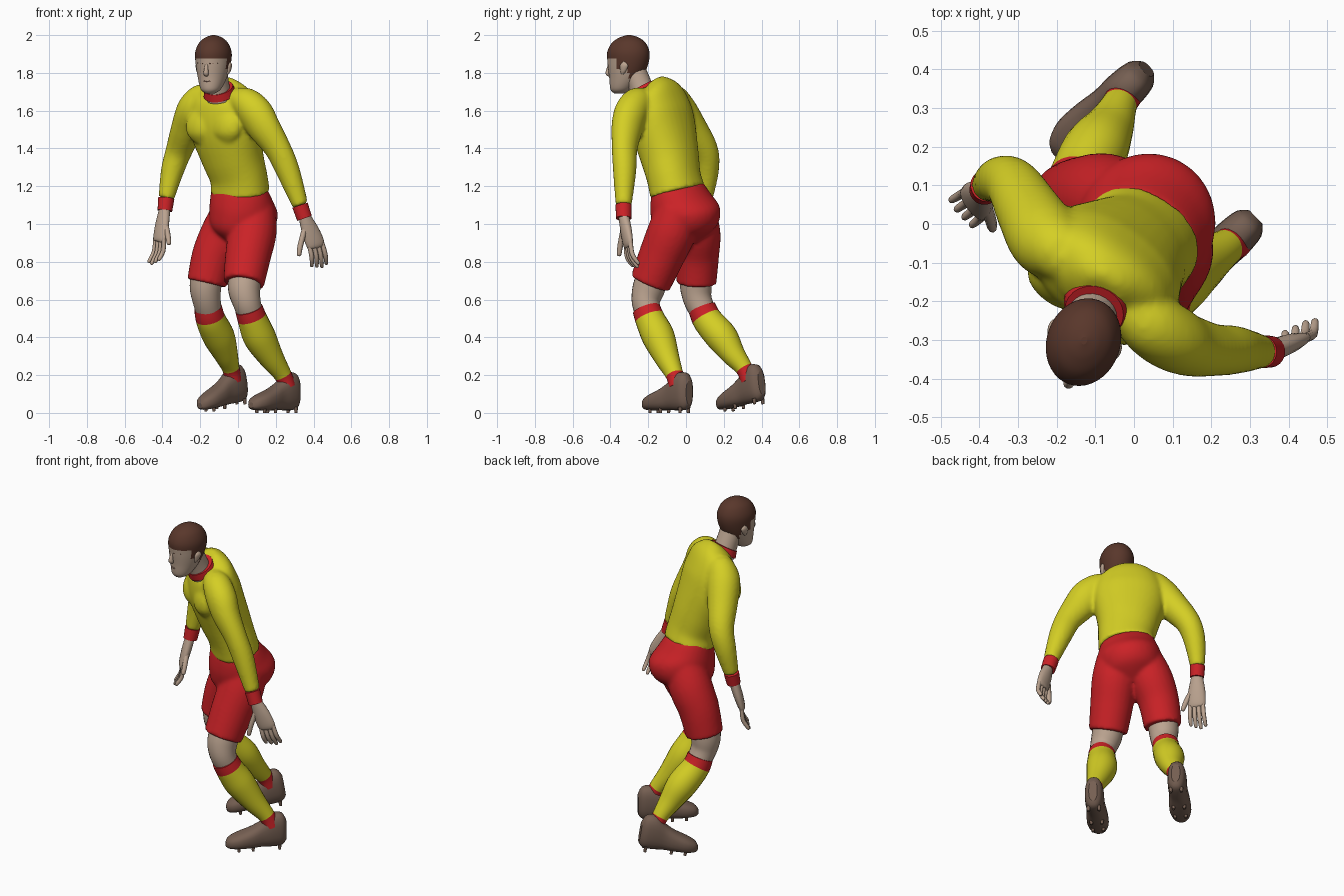
import bpy, bmesh, math
from mathutils import Vector

cube = bpy.data.objects.get("Cube")
if cube:
    bpy.data.objects.remove(cube, do_unlink=True)


def material(name, r, g, b):
    m = bpy.data.materials.new(name)
    m.use_nodes = True
    m.diffuse_color = (r, g, b, 1)
    bsdf = next(n for n in m.node_tree.nodes if n.type == 'BSDF_PRINCIPLED')
    bsdf.inputs["Base Color"].default_value = (r, g, b, 1)
    return m


YELLOW = material("yellow_cloth", .66, .62, .018)
RED = material("red_cloth", .60, .016, .02)
SKIN = material("skin", .50, .37, .28)
HAIR = material("brown_hair", .10, .038, .024)
LEATHER = material("brown_leather", .18, .115, .085)
LIPS = material("lips", .36, .21, .16)
BODY_SIDE = Vector((.82, -.57, 0))
UP = Vector((0, 0, 1))


def spline(secs, steps):
    """Smoothly interpolate between cross-sections, giving (position index, section)."""
    last = len(secs) - 1
    for i in range(last):
        p0, p1, p2, p3 = (secs[max(0, min(last, i + k))] for k in (-1, 0, 1, 2))
        for s in range(steps):
            t = s / steps
            yield i + t, (p1 * 2 + (p2 - p0) * t + (p0 * 2 - p1 * 5 + p2 * 4 - p3) * t ** 2
                          + (p1 * 3 - p0 - p2 * 3 + p3) * t ** 3) * .5
    yield last, secs[last]


def tube(name, secs, mats, bands=(), rule=None, side=BODY_SIDE, axis=None, n=24, steps=5, power=2):
    """Loft elliptical sections (x, y, z, half width, half depth) along a path."""
    secs = [Vector(s if len(s) == 5 else (*s, s[3])) for s in secs]
    path = list(spline(secs, steps))
    pts = [Vector(v[:3]) for _, v in path]
    bm = bmesh.new()
    rings = []
    for i, (_, v) in enumerate(path):
        d = axis or (pts[min(i + 1, len(pts) - 1)] - pts[max(i - 1, 0)])
        d = d.normalized()
        u = (side - d * side.dot(d)).normalized()
        w = d.cross(u)
        ring = []
        for k in range(n):
            c, s = math.cos(math.tau * k / n), math.sin(math.tau * k / n)
            c = math.copysign(abs(c) ** (2 / power), c)
            s = math.copysign(abs(s) ** (2 / power), s)
            ring.append(bm.verts.new(pts[i] + u * c * max(v[3], .002) + w * s * max(v[4], .002)))
        rings.append(ring)
    for i in range(len(rings) - 1):
        for k in range(n):
            j = (k + 1) % n
            f = bm.faces.new((rings[i][k], rings[i][j], rings[i + 1][j], rings[i + 1][k]))
            f.smooth = True
            f.material_index = sum(path[i][0] + .01 >= b for b in bands)
            if rule:
                f.material_index = rule(f.calc_center_median())
    bm.faces.new(rings[0])
    cap = bm.faces.new(rings[-1])
    cap.material_index = rule(cap.calc_center_median()) if rule else len(bands)
    bmesh.ops.recalc_face_normals(bm, faces=bm.faces)
    return add_object(name, bm, mats)


def add_object(name, bm, mats):
    mesh = bpy.data.meshes.new(name)
    bm.to_mesh(mesh)
    bm.free()
    for m in mats:
        mesh.materials.append(m)
    ob = bpy.data.objects.new(name, mesh)
    bpy.context.collection.objects.link(ob)
    return ob


def fuse(name, parts, mat, iterations):
    """Melt overlapping tubes into one smooth garment."""
    bm = bmesh.new()
    for p in parts:
        bm.from_mesh(p.data)
        bpy.data.objects.remove(p, do_unlink=True)
    ob = add_object(name, bm, [mat])
    remesh = ob.modifiers.new("melt", 'REMESH')
    remesh.mode, remesh.voxel_size, remesh.use_smooth_shade = 'VOXEL', .01, True
    smooth = ob.modifiers.new("soften", 'SMOOTH')
    smooth.factor, smooth.iterations = .5, iterations


# Shirt: body, chest muscles and sleeves
shirt = [tube("body", [(.012, -.045, 1.17, .162, .134), (.003, -.065, 1.25, .157, .13),
                       (-.03, -.088, 1.36, .172, .14), (-.065, -.118, 1.5, .2, .145),
                       (-.075, -.132, 1.6, .2, .135), (-.078, -.145, 1.68, .172, .11),
                       (-.085, -.165, 1.725, .11, .085), (-.09, -.18, 1.745, .05, .05)],
              [YELLOW], n=36, power=2.2),
         tube("left_arm", [(-.03, -.2, 1.655, .06), (.035, -.255, 1.645, .08), (.09, -.29, 1.59, .095, .086),
                           (.138, -.312, 1.51, .092, .078), (.21, -.325, 1.4, .074, .064),
                           (.265, -.325, 1.28, .065, .06), (.33, -.33, 1.1, .043)], [YELLOW]),
         tube("right_arm", [(-.13, -.13, 1.665, .06), (-.185, -.075, 1.665, .08), (-.228, -.04, 1.605, .095),
                            (-.268, .025, 1.51, .086), (-.312, .1, 1.39, .071),
                            (-.348, .113, 1.28, .061), (-.38, .1, 1.135, .042)], [YELLOW])]
for x, y in ((-.195, -.155), (-.06, -.245)):
    shirt.append(tube("chest", [(x, y, 1.43, .04, .02), (x, y, 1.48, .085, .052),
                                (x, y, 1.55, .085, .05), (x, y, 1.63, .03, .015)], [YELLOW]))
fuse("shirt", shirt, YELLOW, 8)
tube("collar", [(-.096, -.209, 1.688, .087), (-.103, -.228, 1.722, .077)], [RED])
tube("left_cuff", [(.328, -.33, 1.1, .043), (.352, -.33, 1.03, .041)], [RED])
tube("right_cuff", [(-.38, .1, 1.135, .043), (-.387, .088, 1.07, .039)], [RED])

# Shorts: seat and two legs
fuse("shorts", [
    tube("seat", [(.012, -.045, 1.2, .153, .126), (.02, -.03, 1.14, .17, .155),
                  (.03, -.003, 1.06, .18, .187), (.015, .005, .97, .155, .165),
                  (0, 0, .9, .07, .07)], [RED], n=32, axis=Vector((.1, -.15, 1))),
    tube("left_leg", [(.085, -.04, 1.08, .115), (.077, -.075, .96, .128),
                      (.053, -.13, .83, .121), (.03, -.19, .685, .109)], [RED]),
    tube("right_leg", [(-.02, .04, 1.07, .115), (-.075, .06, .95, .123),
                       (-.13, .06, .83, .115), (-.165, .055, .685, .106)], [RED])], RED, 8)

# Bare knees
tube("left_knee", [(.042, -.16, .76, .085), (.033, -.197, .66, .086),
                   (.048, -.212, .58, .074), (.075, -.185, .5, .066)], [SKIN])
tube("right_knee", [(-.158, .05, .78, .085), (-.172, .052, .67, .084),
                    (-.165, .065, .59, .074), (-.145, .11, .5, .066)], [SKIN])

# Socks with a red band at the top and the ankle
tube("left_sock", [(.058, -.21, .55, .074), (.078, -.188, .49, .079), (.115, -.145, .4, .086),
                   (.178, -.1, .29, .066), (.238, -.06, .2, .047), (.26, -.045, .14, .047)],
     [RED, YELLOW, RED], bands=(.8, 4))
tube("right_sock", [(-.158, .085, .555, .074), (-.143, .115, .49, .079), (-.1, .19, .4, .084),
                    (-.064, .25, .31, .064), (-.038, .308, .235, .046), (-.024, .335, .17, .046)],
     [RED, YELLOW, RED], bands=(.8, 4))


# Studded shoes, laid out along the foot direction
def shoe(side_name, heel, lift):
    fwd = Vector((-.72, -.69, -lift)).normalized()
    side = Vector((.69, -.72, 0)).normalized()
    up = fwd.cross(side)
    base = Vector(heel)
    shape = [(0, .024, .045, .17), (.025, .046, .018, .21), (.08, .053, .013, .212),
             (.14, .052, .015, .165), (.2, .059, .013, .13), (.27, .06, .013, .103),
             (.32, .042, .016, .08), (.34, .016, .025, .055)]
    secs = [(*(base + fwd * u + up * (lo + hi) / 2), w, (hi - lo) / 2) for u, w, lo, hi in shape]
    tube(side_name + "_shoe", secs, [LEATHER], side=side, axis=fwd, power=2.5, steps=3)
    for u in (.04, .19, .27):
        for s in (-.03, .03):
            p = base + fwd * u + side * s
            tube(side_name + "_stud", [(*(p + up * .03), .011), (*p, .008)], [LEATHER], n=8, steps=1)


shoe("left", (.315, .018, 0), 0)
shoe("right", (.045, .413, .053), .165)


# Hands: palm, four fingers and a thumb
def hand(side_name, wrist, knuckles, tips, spread, thumb):
    wrist, knuckles, tips, thumb = map(Vector, (wrist, knuckles, tips, thumb))
    spread = Vector(spread).normalized()
    mid = wrist.lerp(knuckles, .55)
    tube(side_name + "_palm", [(*wrist, .031, .028), (*mid, .049, .027), (*knuckles, .05, .02),
                               (*knuckles.lerp(tips, .12), .03, .008)], [SKIN], side=spread, n=16)

    def finger(name, a, b, c, r):
        tube(name, [(*a, r), (*b, r), (*b.lerp(c, .85), r * .8), (*c, r * .3)], [SKIN], n=8, steps=3)

    bend = (tips - knuckles).cross(spread).normalized() * .015
    for i in range(4):
        k = i - 1.5
        root = knuckles + spread * k * .024
        tip = tips + spread * k * .028 + (knuckles - tips) * (.08 * abs(k - .5))
        finger(side_name + "_finger", root, root.lerp(tip, .5) + bend, tip, .0125)
    start = wrist.lerp(mid, .4)
    finger(side_name + "_thumb", start, start.lerp(thumb, .55) + (thumb - mid) * .15, thumb, .015)


hand("left", (.35, -.33, 1.045), (.412, -.305, .89), (.432, -.258, .765), (.85, .3, .25), (.322, -.355, .83))
hand("right", (-.387, .088, 1.085), (-.415, .05, .92), (-.452, .025, .785), (-.6, .8, 0), (-.365, -.015, .89))

# Neck and head
tube("neck", [(-.098, -.215, 1.66, .066), (-.11, -.245, 1.74, .063), (-.122, -.28, 1.82, .064)], [SKIN])
FACE = Vector((-.34, -.94, 0))
FACE_SIDE = Vector((.94, -.34, 0))
HEAD = Vector((-.131, -.307, 0))


def on_head(s, f, z):
    return HEAD + FACE_SIDE * s + FACE * f + UP * z


def hair_rule(p):
    f = (p - HEAD).dot(FACE)
    return int(p.z > 1.875 or (f < .035 and p.z > 1.82) or (f < -.03 and p.z > 1.755))


head = [(.05, 1.692, .026, .028), (.038, 1.715, .054, .058), (.012, 1.78, .077, .09),
        (0, 1.85, .091, .11), (-.002, 1.91, .094, .114), (-.004, 1.96, .074, .09),
        (-.006, 1.988, .042, .05), (-.006, 2.0, .008, .01)]
tube("head", [(*on_head(0, f, z), a, b) for f, z, a, b in head], [SKIN, HAIR],
     rule=hair_rule, side=FACE_SIDE, axis=UP, n=40, steps=7)
tube("nose", [(*on_head(0, .1, 1.855), .007), (*on_head(0, .11, 1.82), .011),
              (*on_head(0, .111, 1.797), .014), (*on_head(0, .1, 1.787), .008)], [SKIN], side=FACE_SIDE, n=12)


# Facial details, mirrored left and right
def strip(name, a, b, r, mat):
    tube(name, [(*a, r * .5), (*a.lerp(b, .5), r), (*b, r * .5)], [mat], side=UP, n=8, steps=2)


for m, label in ((-1, "right"), (1, "left")):
    strip(label + "_brow", on_head(.018 * m, .107, 1.85), on_head(.058 * m, .084, 1.853), .004, HAIR)
    strip(label + "_eye", on_head(.024 * m, .102, 1.834), on_head(.048 * m, .088, 1.834), .0035, HAIR)
    strip(label + "_lips", on_head(0, .101, 1.755), on_head(.026 * m, .09, 1.755), .005, LIPS)
    tube(label + "_ear", [(*on_head(.08 * m, .002, 1.792), .006), (*on_head(.085 * m, -.004, 1.81), .01, .016),
                          (*on_head(.09 * m, -.01, 1.84), .01, .022), (*on_head(.088 * m, -.01, 1.86), .005)],
         [SKIN], side=FACE_SIDE, axis=UP, n=12)
